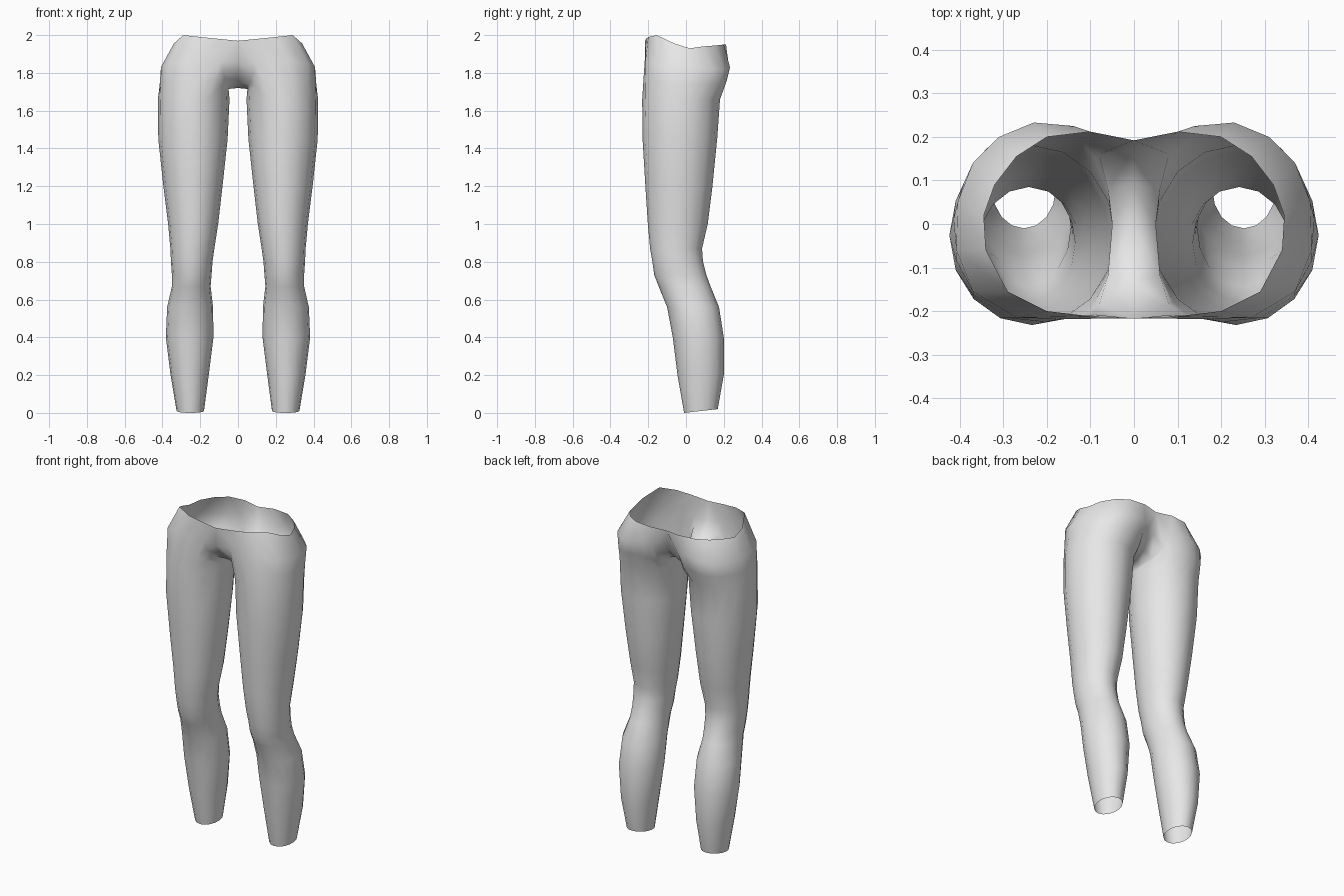
import bpy, bmesh, math

N = 16  # points around each leg

fabric = bpy.data.materials.new("light grey fabric")
fabric.diffuse_color = (0.8, 0.8, 0.8, 1)

# Leg sections from ankle to upper thigh: z, inner x, outer x, front y, back y
SECTIONS = [
    (0.01, .18, .325, -.01, .168),
    (0.20, .155, .357, -.045, .20),
    (0.40, .13, .382, -.07, .20),
    (0.56, .132, .375, -.10, .175),
    (0.67, .145, .35, -.145, .13),
    (0.73, .14, .35, -.168, .108),
    (0.80, .135, .355, -.178, .09),
    (0.87, .125, .358, -.19, .085),
    (1.00, .105, .37, -.202, .115),
    (1.20, .082, .395, -.215, .14),
    (1.45, .055, .422, -.23, .165),
    (1.66, .045, .424, -.232, .18),
]

# Hip loop: inner side front to back, then round the outside to the front
HIP = [
    (.09, -.208, 1.86), (.08, -.185, 1.80), (.06, -.12, 1.74), (.05, 0, 1.715),
    (.06, .08, 1.72), (.08, .16, 1.76), (.09, .205, 1.83),
    (.14, .225, 1.85), (.23, .233, 1.83), (.31, .20, 1.82), (.37, .14, 1.82),
    (.405, .05, 1.82), (.408, -.06, 1.83), (.37, -.155, 1.85),
    (.27, -.215, 1.86), (.17, -.218, 1.87),
]

# Top loop: centre seam under the crotch, then the open waist edge
WAIST = [
    (0, -.217, 1.97), (0, -.217, 1.86), (0, -.13, 1.75), (0, 0, 1.72),
    (0, .09, 1.745), (0, .17, 1.81), (0, .192, 1.945),
    (.10, .212, 1.95), (.20, .20, 1.95), (.27, .155, 1.945), (.32, .09, 1.94),
    (.345, .02, 1.93), (.34, -.06, 1.955), (.29, -.155, 2.0),
    (.20, -.20, 1.99), (.10, -.212, 1.98),
]


def leg_ring(z, x0, x1, y0, y1):
    ring = []
    for i in range(N):
        a = math.radians(247.5 - i * 360 / N)
        ring.append(((x0 + x1) / 2 + (x1 - x0) / 2 * math.cos(a),
                     (y0 + y1) / 2 + (y1 - y0) / 2 * math.sin(a), z))
    return ring


def blend(a, b, t):
    return [tuple(p + (q - p) * t for p, q in zip(u, v)) for u, v in zip(a, b)]


rings = [leg_ring(*s) for s in SECTIONS]
# The ankle opening is slightly higher at the heel
rings[0] = [(x, y, 0.02 * (y + .01) / .178) for x, y, z in rings[0]]
# Fuller seat above the crease of the thigh
seat = blend(rings[-1], HIP, 0.5)
seat = [(x, y + (.012 if y > .1 else 0), z) for x, y, z in seat]
rings += [seat, HIP, WAIST]

# One leg with its half of the hips
bm = bmesh.new()
loops = [[bm.verts.new(p) for p in ring] for ring in rings]
for low, high in zip(loops, loops[1:]):
    for i in range(N):
        j = (i + 1) % N
        bm.faces.new((low[i], high[i], high[j], low[j]))
for f in bm.faces:
    f.smooth = True
mesh = bpy.data.meshes.new("leggings")
bm.to_mesh(mesh)
bm.free()
mesh.materials.append(fabric)
leggings = bpy.data.objects.new("leggings", mesh)
bpy.context.collection.objects.link(leggings)

# Second leg, welded along the centre seam
mirror = leggings.modifiers.new("mirror", 'MIRROR')
mirror.use_clip = True
mirror.merge_threshold = 0.001
